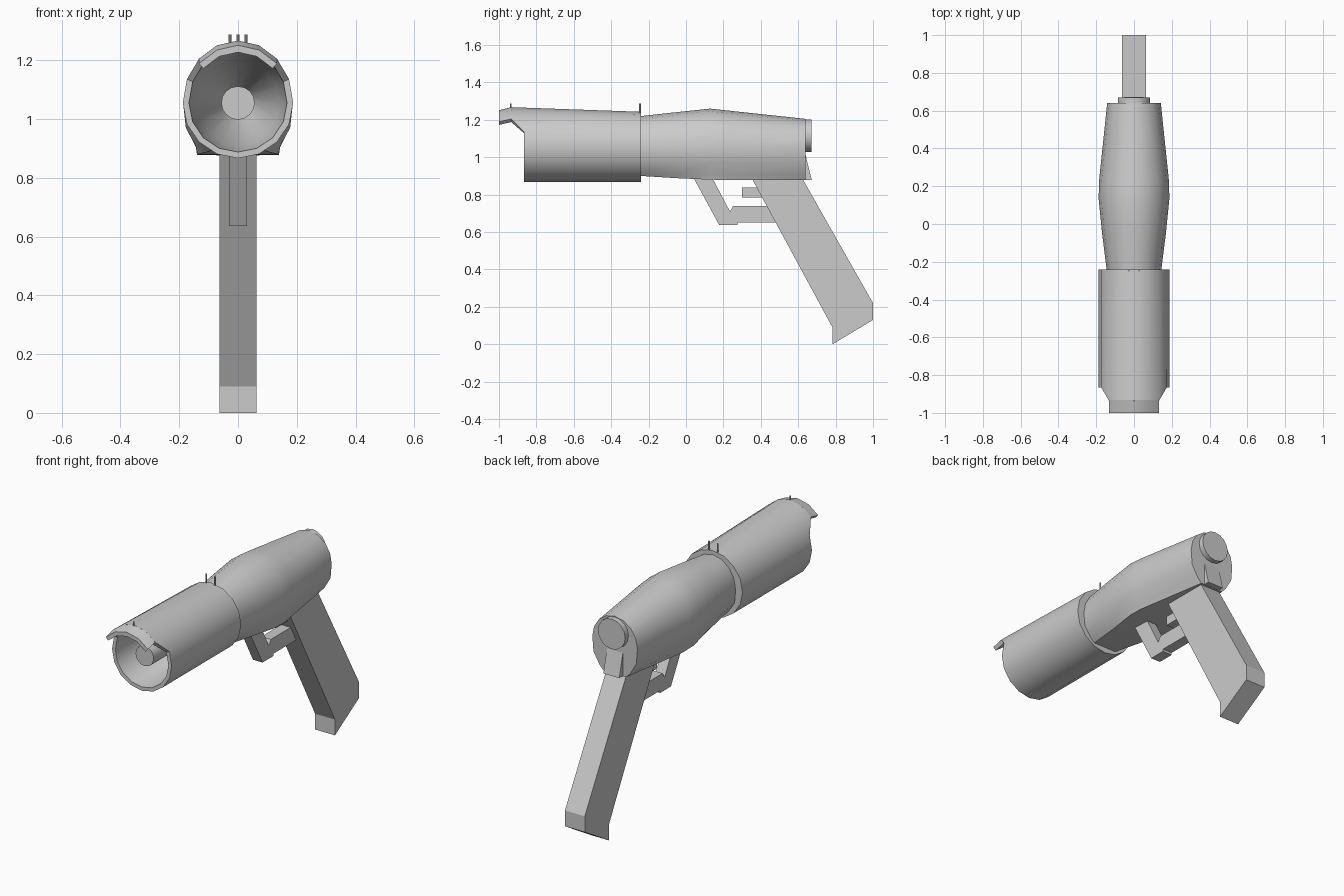
import bpy, bmesh
from math import sin, cos, pi, radians

if "Cube" in bpy.data.objects:
    bpy.data.objects.remove(bpy.data.objects["Cube"])

AXIS_Z = 1.055
N = 16


def loft(name, rings, smooth=False):
    """Skin equal-length closed rings and cap both ends."""
    bm = bmesh.new()
    rows = [[bm.verts.new(p) for p in ring] for ring in rings]
    n = len(rows[0])
    for a, b in zip(rows, rows[1:]):
        for i in range(n):
            j = (i + 1) % n
            bm.faces.new((a[i], a[j], b[j], b[i]))
    bm.faces.new(rows[0])
    bm.faces.new(rows[-1])
    bmesh.ops.recalc_face_normals(bm, faces=bm.faces)
    mesh = bpy.data.meshes.new(name)
    bm.to_mesh(mesh)
    bm.free()
    ob = bpy.data.objects.new(name, mesh)
    bpy.context.collection.objects.link(ob)
    if smooth:
        bpy.ops.object.select_all(action='DESELECT')
        bpy.context.view_layer.objects.active = ob
        ob.select_set(True)
        bpy.ops.object.shade_smooth_by_angle(angle=radians(32))
    return ob


def plate(name, profile, half_width):
    """Side profile (y, z) extruded symmetrically across x."""
    return loft(name, [[(x, y, z) for y, z in profile] for x in (-half_width, half_width)])


def circle(r, y, z=AXIS_Z, n=N):
    return [(r * cos(2 * pi * i / n), y, z + r * sin(2 * pi * i / n)) for i in range(n)]


# Barrel: open tube whose raised upper front edge reaches further forward
def muzzle_ring(r, y, lift=1.0, reach=0.0):
    ring = []
    for i in range(N):
        s = sin(2 * pi * i / N)
        ring.append((r * cos(2 * pi * i / N), y - (reach if s > 0.6 else 0),
                     AXIS_Z + r * s * (lift if s > 0 else 1)))
    return ring


loft("barrel", [
    muzzle_ring(0.188, -0.24),
    muzzle_ring(0.188, -0.865, 1.13, 0.07),
    muzzle_ring(0.167, -0.865, 1.13, 0.07),
    muzzle_ring(0.143, -0.62),
    muzzle_ring(0.057, -0.40),
], smooth=True)

loft("barrel_core", [circle(0.057, -0.39), circle(0.057, -0.84)], smooth=True)


# Curved lip over the muzzle
def lip_ring(y, drop):
    arc = [pi / 4 + k * pi / 8 for k in range(5)]
    pts = [(0.188, a) for a in arc] + [(0.167, a) for a in reversed(arc)]
    return [(r * cos(a), y, AXIS_Z + 1.13 * r * sin(a) - drop) for r, a in pts]


loft("muzzle_lip", [lip_ring(-0.933, 0), lip_ring(-1.0, 0.016)], smooth=True)


# Body: round on top, blending to a flat underside
def body_ring(y, half_w, bottom, top, flat):
    mid = AXIS_Z
    ring = [(half_w * cos(pi * i / 8), y, mid + (top - mid) * sin(pi * i / 8)) for i in range(9)]
    low = [(0.95, 0.48), (0.5 + flat * 0.36, 0.85), (flat, 1.0)]
    left = [(-half_w * u, y, mid - (mid - bottom) * v) for u, v in low]
    return ring + left + [(-x, yy, z) for x, yy, z in reversed(left)]


loft("body", [
    body_ring(-0.24, 0.145, 0.90, 1.22, 0.50),
    body_ring(-0.05, 0.169, 0.888, 1.241, 0.62),
    body_ring(0.13, 0.187, 0.88, 1.26, 0.74),
    body_ring(0.22, 0.186, 0.878, 1.25, 0.75),
    body_ring(0.64, 0.142, 0.877, 1.205, 0.50),
], smooth=True)

loft("rear_cap", [circle(0.086, 0.63, 1.115), circle(0.086, 0.67, 1.115)], smooth=True)
plate("rear_spur", [(0.56, 0.878), (0.635, 1.03), (0.672, 0.878)], 0.05)

# Grip, guard and trigger
plate("grip", [(0.35, 0.89), (0.62, 0.89), (1.0, 0.22), (1.0, 0.13),
               (0.783, 0.0), (0.783, 0.09)], 0.0625)
plate("trigger_guard", [(0.04, 0.89), (0.14, 0.89), (0.235, 0.71), (0.252, 0.74), (0.44, 0.74),
                        (0.50, 0.65), (0.275, 0.65), (0.275, 0.637), (0.178, 0.637)], 0.03)
plate("trigger", [(0.30, 0.785), (0.42, 0.785), (0.39, 0.838), (0.30, 0.838)], 0.028)

# Sight pins
for name, x, y, z0 in (("rear_sight_left", -0.027, -0.246, 1.22),
                       ("rear_sight_right", 0.027, -0.246, 1.22),
                       ("front_sight", 0, -0.937, 1.25)):
    r = 0.0045
    loft(name, [[(x + r * cos(k * pi / 4), y + r * sin(k * pi / 4), z) for k in range(8)]
                for z in (z0, 1.288)])
